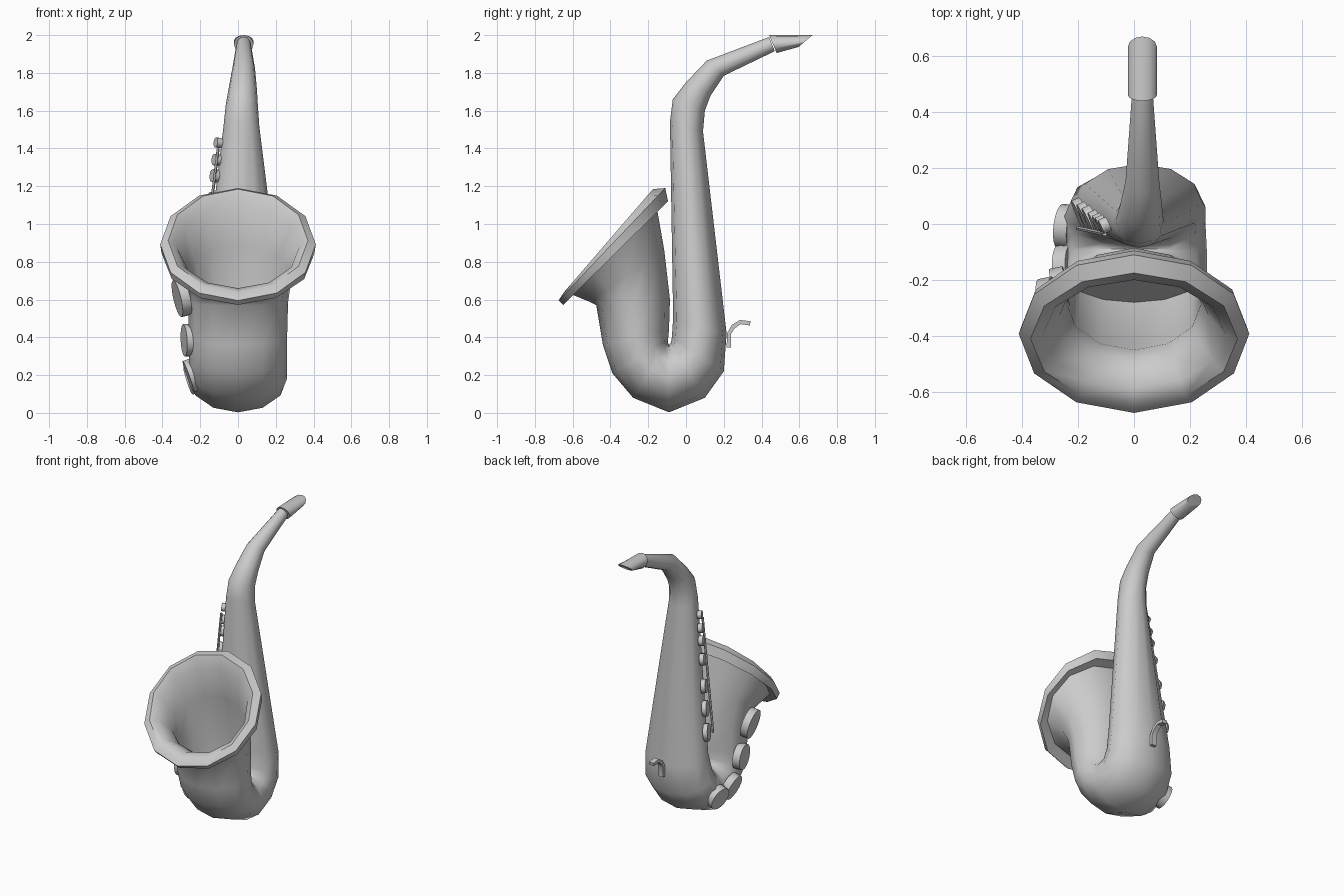
import bpy, bmesh
from math import sin, cos, pi, radians
from mathutils import Vector

if "Cube" in bpy.data.objects:
    bpy.data.objects.remove(bpy.data.objects["Cube"])


def finish(ob, angle):
    bpy.ops.object.select_all(action='DESELECT')
    ob.select_set(True)
    bpy.context.view_layer.objects.active = ob
    bpy.ops.object.shade_smooth_by_angle(angle=radians(angle))


def loft(name, sections, n=12, phase=0.0, angle=48):
    """Closed skin over elliptical rings: (y, z of one edge, y, z of other edge, x radius, x centre)."""
    k = 1 / cos(pi / n) if phase else 1.0
    bm = bmesh.new()
    rings = []
    for py, pz, qy, qz, rx, cx in sections:
        p, q = Vector((cx, py, pz)), Vector((cx, qy, qz))
        c, r = (p + q) / 2, (q - p) / 2
        ring = []
        for i in range(n):
            a = 2 * pi * i / n + phase
            ring.append(bm.verts.new(c + r * cos(a) * k + Vector((rx * sin(a) * k, 0, 0))))
        rings.append(ring)
    for a, b in zip(rings, rings[1:]):
        for i in range(n):
            j = (i + 1) % n
            bm.faces.new((a[i], a[j], b[j], b[i]))
    bm.faces.new(rings[0])
    bm.faces.new(rings[-1])
    bmesh.ops.recalc_face_normals(bm, faces=bm.faces)
    me = bpy.data.meshes.new(name)
    bm.to_mesh(me)
    bm.free()
    ob = bpy.data.objects.new(name, me)
    bpy.context.collection.objects.link(ob)
    finish(ob, angle)
    return ob


def cylinder(name, centre, axis, radius, depth, sides=12):
    bpy.ops.mesh.primitive_cylinder_add(vertices=sides, radius=radius, depth=depth, location=centre)
    ob = bpy.context.object
    ob.name = name
    ob.rotation_euler = Vector(axis).to_track_quat('Z', 'Y').to_euler()
    finish(ob, 40)
    return ob


# Neck, conical tube, bow, bell outside, rolled rim and bell inside
loft("body_and_bell", [
    (.44, 1.99, .47, 1.915, .038, .03),
    (.11, 1.865, .20, 1.785, .06, .03),
    (0, 1.75, .13, 1.68, .075, .025),
    (-.07, 1.66, .10, 1.60, .085, .02),
    (-.085, 1.54, .09, 1.49, .095, .018),
    (-.068, .50, .215, .42, .225, .02),
    (-.075, .40, .20, .22, .245, .01),
    (-.08, .37, .10, .08, .255, 0),
    (-.09, .36, -.09, .003, .26, 0),
    (-.095, .37, -.28, .08, .26, 0),
    (-.095, .39, -.39, .21, .26, 0),
    (-.09, .44, -.44, .36, .26, 0),
    (-.085, .60, -.475, .57, .265, 0),
    (-.115, .86, -.515, .59, .285, 0),
    (-.155, 1.09, -.60, .625, .36, 0),
    (-.095, 1.12, -.65, .572, .405, 0),
    (-.11, 1.19, -.675, .595, .412, 0),
    (-.175, 1.185, -.645, .64, .37, 0),
    (-.20, 1.10, -.585, .66, .325, 0),
    (-.16, .88, -.49, .62, .265, 0),
    (-.12, .60, -.45, .56, .24, 0),
    (-.12, .44, -.42, .36, .235, 0),
    (-.13, .37, -.28, .12, .22, 0),
])

# Mouthpiece with slanted tip
loft("mouthpiece", [
    (.44, 2.0, .48, 1.905, .052, .03),
    (.67, 2.0, .595, 1.937, .052, .03),
])

# Thumb hook on the back
loft("thumb_hook", [
    (.215, .345, .237, .345, .018, .03),
    (.217, .42, .237, .415, .018, .03),
    (.242, .465, .257, .447, .018, .03),
    (.285, .492, .29, .47, .018, .03),
    (.342, .485, .338, .463, .018, .03),
], n=4, phase=pi / 4, angle=35)

# Small keys running down the tube's left side, growing in size
heights = [1.43, 1.34, 1.255, 1.13, .95, .80, .64]
for i, z in enumerate(heights):
    t = (1.43 - z) / .79
    centre = (-.105 - .082 * t, -.005 + .04 * t, z)
    cylinder(f"small_key_{i + 1}", centre, (-.9, -.4, .1), .027 + .032 * t, .03)

# Thin rod linking the small keys
a, b = Vector((-.105, -.035, 1.40)), Vector((-.20, -.015, .62))
cylinder("key_rod", (a + b) / 2, b - a, .008, (b - a).length, 6)

# Large pad keys on the left of bow and bell
pads = [
    ((-.24, -.01, .18), (-.93, .12, -.3), .08),
    ((-.24, -.16, .20), (-.93, -.08, -.33), .088),
    ((-.262, -.24, .385), (-.97, -.2, -.05), .086),
    ((-.298, -.29, .61), (-.94, -.2, -.22), .1),
]
for i, (centre, axis, r) in enumerate(pads):
    cylinder(f"pad_key_{i + 1}", centre, axis, r, .05, 16)
